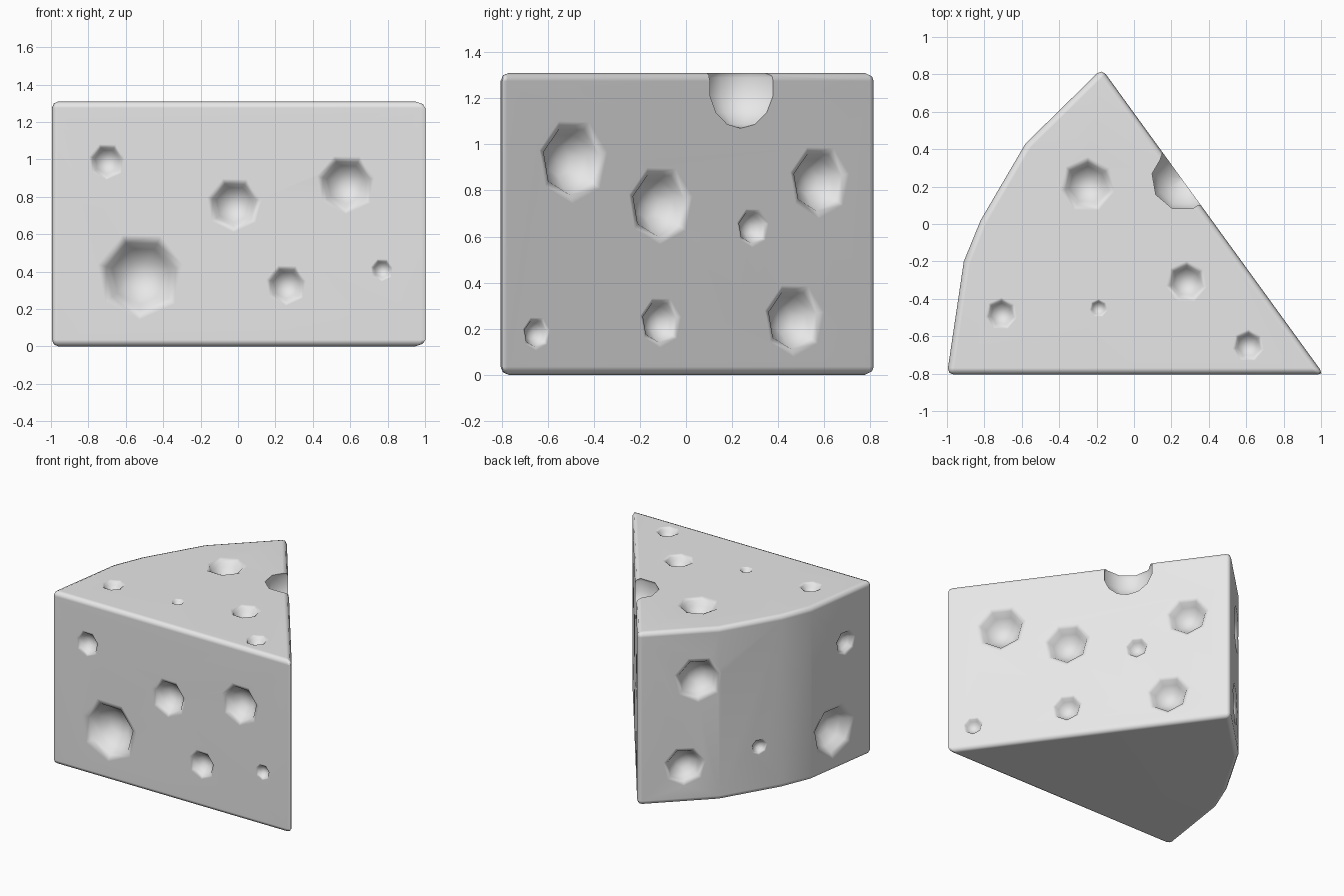
import bpy, bmesh
from math import radians, pi, cos, sin
from mathutils import Vector

if "Cube" in bpy.data.objects:
    bpy.data.objects.remove(bpy.data.objects["Cube"], do_unlink=True)

HEIGHT = 1.31
# Wedge outline, counter-clockwise from the front corner
OUTLINE = [Vector(p) for p in ((-1.0, -0.805), (1.015, -0.805), (-0.172, 0.83),
                               (-0.58, 0.43), (-0.82, 0.02), (-0.91, -0.2))]
# Bowl profile with a flared lip: radius and height, in hole radii
BOWL = ((1.5, 0.12), (1.0, -0.12), (0.82, -0.45), (0.45, -0.72))
SIDES = 7

# One wall per outline edge: axis read along it, then holes (position, z, radius)
WALLS = {
    0: (0, ((-0.7, 0.99, 0.08), (-0.02, 0.76, 0.12), (0.58, 0.87, 0.13),
            (-0.52, 0.38, 0.19), (0.26, 0.33, 0.09), (0.77, 0.41, 0.05))),
    1: (1, ((-0.49, 0.93, 0.15), (-0.11, 0.74, 0.14), (0.29, 0.64, 0.07),
            (0.58, 0.84, 0.13), (-0.65, 0.18, 0.06), (-0.11, 0.23, 0.09),
            (0.47, 0.24, 0.13))),
    2: (1, ((0.53, 0.93, 0.14), (0.6, 0.28, 0.12))),
    3: (1, ((0.17, 0.35, 0.05),)),
    5: (1, ((-0.42, 0.3, 0.17), (-0.54, 0.93, 0.08))),
}
TOP_HOLES = ((-0.25, 0.21, 0.12), (0.28, -0.31, 0.09), (-0.71, -0.48, 0.07),
             (-0.19, -0.45, 0.04), (0.61, -0.65, 0.07))


def to_object(name, bm):
    bmesh.ops.recalc_face_normals(bm, faces=bm.faces)
    mesh = bpy.data.meshes.new(name)
    bm.to_mesh(mesh)
    bm.free()
    obj = bpy.data.objects.new(name, mesh)
    bpy.context.collection.objects.link(obj)
    return obj


def add_bowl(bm, centre, normal, radius):
    """Closed bowl shape sunk into a surface along its normal."""
    turn = normal.to_track_quat('Z', 'Y')
    rings = []
    for r, h in BOWL:
        ring = []
        for i in range(SIDES):
            a = 2 * pi * i / SIDES + 0.2
            local = Vector((r * cos(a), r * sin(a), h)) * radius
            ring.append(bm.verts.new(centre + turn @ local))
        rings.append(ring)
    tip = bm.verts.new(centre - normal * radius * 0.8)
    bm.faces.new(rings[0])
    for i in range(SIDES):
        j = (i + 1) % SIDES
        for upper, lower in zip(rings, rings[1:]):
            bm.faces.new((upper[i], upper[j], lower[j], lower[i]))
        bm.faces.new((rings[-1][i], rings[-1][j], tip))


def apply(obj, modifier):
    bpy.ops.object.modifier_apply(modifier=modifier.name)


# Cheese material
cheese = bpy.data.materials.new("pale grey")
cheese.use_nodes = True
colour = (0.8, 0.8, 0.8, 1.0)
cheese.diffuse_color = colour
cheese.node_tree.nodes["Principled BSDF"].inputs["Base Color"].default_value = colour

# Wedge body
bm = bmesh.new()
base = bm.faces.new([bm.verts.new((p.x, p.y, 0)) for p in OUTLINE])
lifted = bmesh.ops.extrude_face_region(bm, geom=[base], use_keep_orig=True)
bmesh.ops.translate(bm, vec=(0, 0, HEIGHT),
                    verts=[g for g in lifted["geom"] if isinstance(g, bmesh.types.BMVert)])
wedge = to_object("cheese_wedge", bm)
wedge.data.materials.append(cheese)

# Hole cutters on the walls and top
bm = bmesh.new()
for index, (axis, holes) in WALLS.items():
    a, b = OUTLINE[index], OUTLINE[(index + 1) % len(OUTLINE)]
    along = (b - a).normalized()
    normal = Vector((along.y, -along.x, 0))
    for position, z, radius in holes:
        p = a.lerp(b, (position - a[axis]) / (b[axis] - a[axis]))
        add_bowl(bm, Vector((p.x, p.y, z)), normal, radius)
for x, y, radius in TOP_HOLES:
    add_bowl(bm, Vector((x, y, HEIGHT)), Vector((0, 0, 1)), radius)

# Notch through the top edge
notch = bmesh.ops.create_uvsphere(bm, u_segments=9, v_segments=7, radius=0.18)
bmesh.ops.translate(bm, verts=notch["verts"], vec=(0.26, 0.24, 1.25))
cutter = to_object("hole_cutter", bm)
cutter.hide_render = True

# Round the edges, then carve the holes
bpy.context.view_layer.objects.active = wedge
wedge.select_set(True)
bevel = wedge.modifiers.new("rounded_edges", 'BEVEL')
bevel.width = 0.035
bevel.segments = 2
bevel.limit_method = 'ANGLE'
bevel.angle_limit = radians(40)
apply(wedge, bevel)
carve = wedge.modifiers.new("holes", 'BOOLEAN')
carve.operation = 'DIFFERENCE'
carve.solver = 'EXACT'
carve.use_self = True
carve.object = cutter
apply(wedge, carve)
bpy.data.objects.remove(cutter, do_unlink=True)

# Smooth shading that keeps the broad faces even
bpy.ops.object.shade_smooth_by_angle(angle=radians(60))
weighted = wedge.modifiers.new("even_shading", 'WEIGHTED_NORMAL')
weighted.keep_sharp = True
